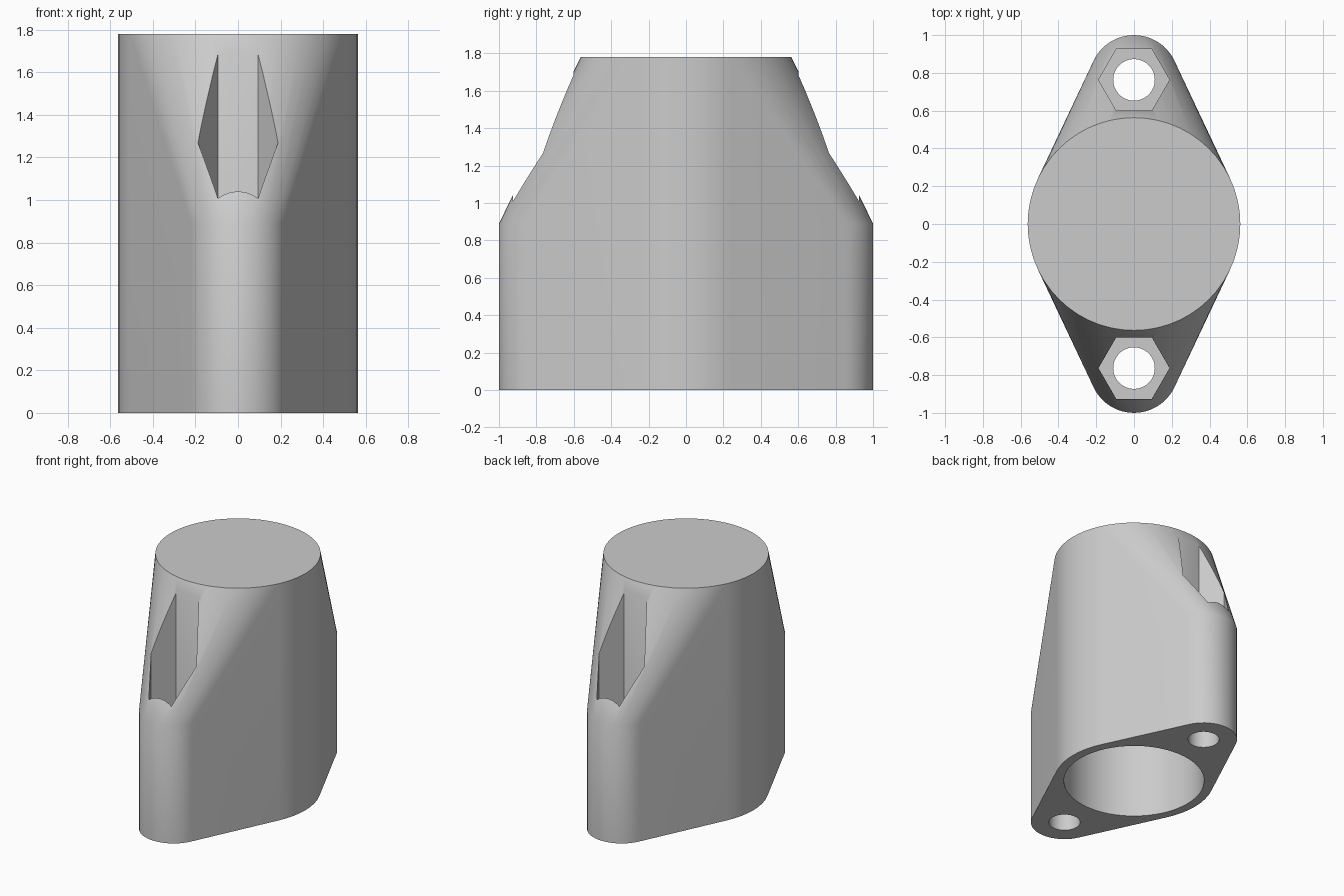
import bpy, bmesh, math
from mathutils import Vector

if "Cube" in bpy.data.objects:
    bpy.data.objects.remove(bpy.data.objects["Cube"])

HEIGHT, SHOULDER = 1.78, 0.89    # top of the barrel, top of the lugs
BARREL_R, LUG_R, LUG_Y = 0.563, 0.237, 0.763
BORE_R, CAP = 0.495, 0.07
BOLT_R, NUT_R, NUT_FLOOR = 0.11, 0.188, 0.27

grey = bpy.data.materials.new("light grey plastic")
grey.use_nodes = True
colour = (0.6, 0.6, 0.6, 1)
grey.diffuse_color = colour
grey.node_tree.nodes["Principled BSDF"].inputs["Base Color"].default_value = colour


def ring(radius, y, z, sides):
    return [Vector((radius * math.cos(a), y + radius * math.sin(a), z))
            for a in (math.tau * i / sides for i in range(sides))]


def hull(name, points):
    """Convex solid around the points, with coplanar faces merged."""
    bm = bmesh.new()
    for p in points:
        bm.verts.new(p)
    bmesh.ops.convex_hull(bm, input=bm.verts)
    bmesh.ops.delete(bm, geom=[v for v in bm.verts if not v.link_faces], context='VERTS')
    bmesh.ops.dissolve_limit(bm, angle_limit=0.002, verts=bm.verts, edges=bm.edges)
    bmesh.ops.recalc_face_normals(bm, faces=bm.faces)
    mesh = bpy.data.meshes.new(name)
    bm.to_mesh(mesh)
    bm.free()
    mesh.materials.append(grey)
    obj = bpy.data.objects.new(name, mesh)
    bpy.context.collection.objects.link(obj)
    return obj


def prism(name, radius, y, low, high, sides):
    return hull(name, ring(radius, y, low, sides) + ring(radius, y, high, sides))


# Housing: a barrel blended into two shorter lugs
points = ring(BARREL_R, 0, 0, 56) + ring(BARREL_R, 0, HEIGHT, 56)
for side in (-1, 1):
    for z in (0, SHOULDER):
        points += ring(LUG_R, side * LUG_Y, z, 48)
housing = hull("housing", points)

# Blind bore from below, bolt holes and hexagonal nut pockets
cutters = [prism("bore_cutter", BORE_R, 0, -0.1, HEIGHT - CAP, 56)]
for side in (-1, 1):
    cutters.append(prism("bolt_cutter", BOLT_R, side * LUG_Y, -0.1, NUT_FLOOR + 0.1, 40))
    cutters.append(prism("nut_cutter", NUT_R, side * LUG_Y, NUT_FLOOR, HEIGHT + 0.2, 6))

bpy.context.view_layer.objects.active = housing
for cutter in cutters:
    cutter.hide_render = True
    cut = housing.modifiers.new(cutter.name, 'BOOLEAN')
    cut.operation, cut.solver, cut.object = 'DIFFERENCE', 'EXACT', cutter
    bpy.ops.object.modifier_apply(modifier=cut.name)
    bpy.data.objects.remove(cutter)

# Soft shading on the curved walls, crisp rims
bpy.ops.object.select_all(action='DESELECT')
housing.select_set(True)
bpy.ops.object.shade_smooth_by_angle(angle=math.radians(30))
